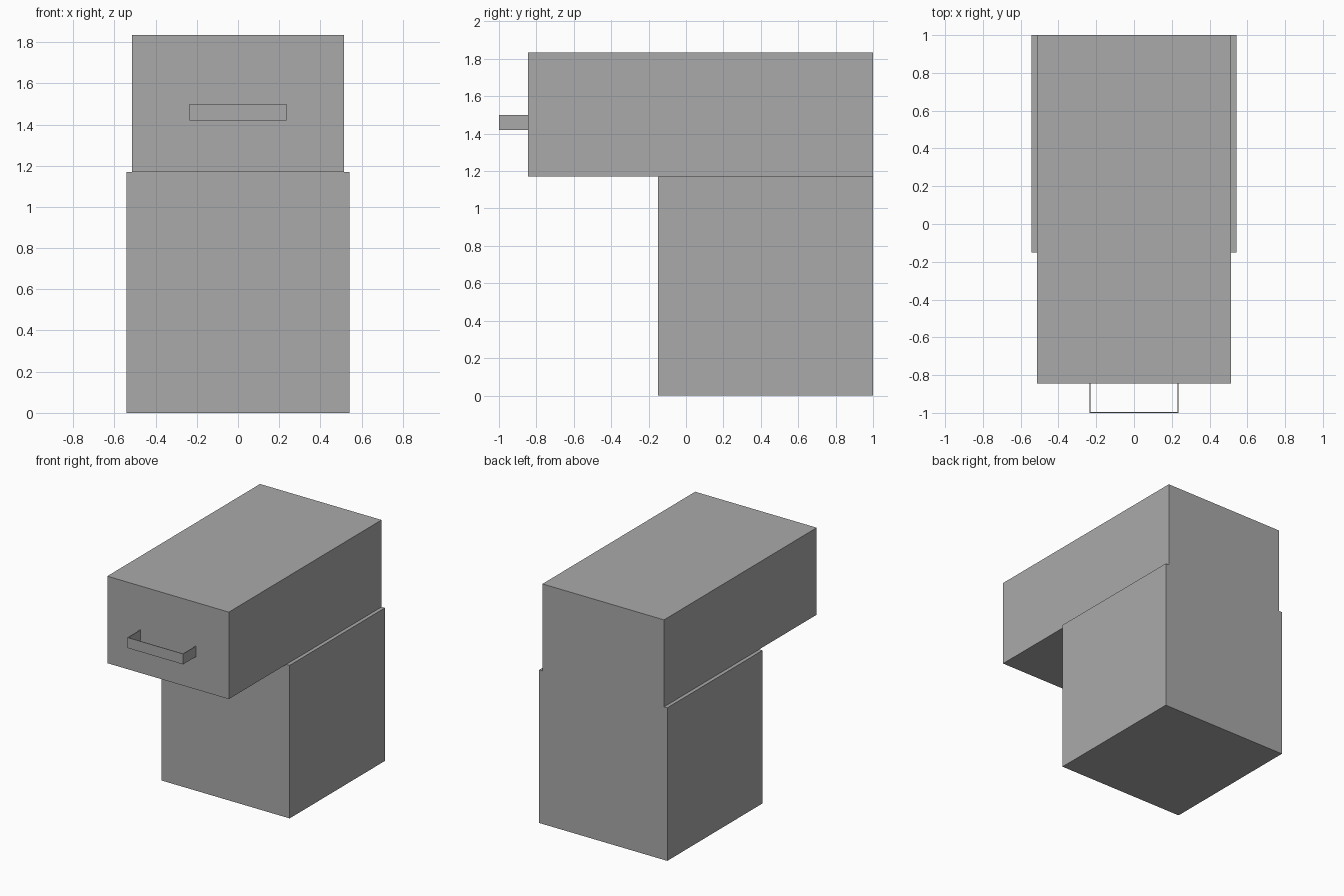
import bpy
import bmesh

if "Cube" in bpy.data.objects:
    bpy.data.objects.remove(bpy.data.objects["Cube"])

grey = bpy.data.materials.new("mid grey")
grey.diffuse_color = (0.40, 0.40, 0.40, 1)
grey.use_nodes = True
grey.node_tree.nodes["Principled BSDF"].inputs["Base Color"].default_value = grey.diffuse_color


def box(name, x, y, z):
    """Axis-aligned box from (min, max) ranges."""
    bm = bmesh.new()
    bmesh.ops.create_cube(bm, size=1)
    for v in bm.verts:
        v.co = [r[0] if c < 0 else r[1] for c, r in zip(v.co, (x, y, z))]
    me = bpy.data.meshes.new(name)
    bm.to_mesh(me)
    bm.free()
    me.materials.append(grey)
    ob = bpy.data.objects.new(name, me)
    bpy.context.collection.objects.link(ob)
    return ob


# Pedestal and overhanging body
box("pedestal", (-0.542, 0.542), (-0.15, 1.0), (0, 1.17))
box("upper_body", (-0.514, 0.514), (-0.845, 1.0), (1.17, 1.835))

# Thin strap handle: front bar and two side arms
T = 0.005
W = 0.236
HZ = (1.42, 1.50)
box("handle_bar", (-W, W), (-1.0, -1.0 + T), HZ)
for side, x in (("left", (-W, -W + T)), ("right", (W - T, W))):
    box("handle_arm_" + side, x, (-1.0 + T, -0.845), HZ)
